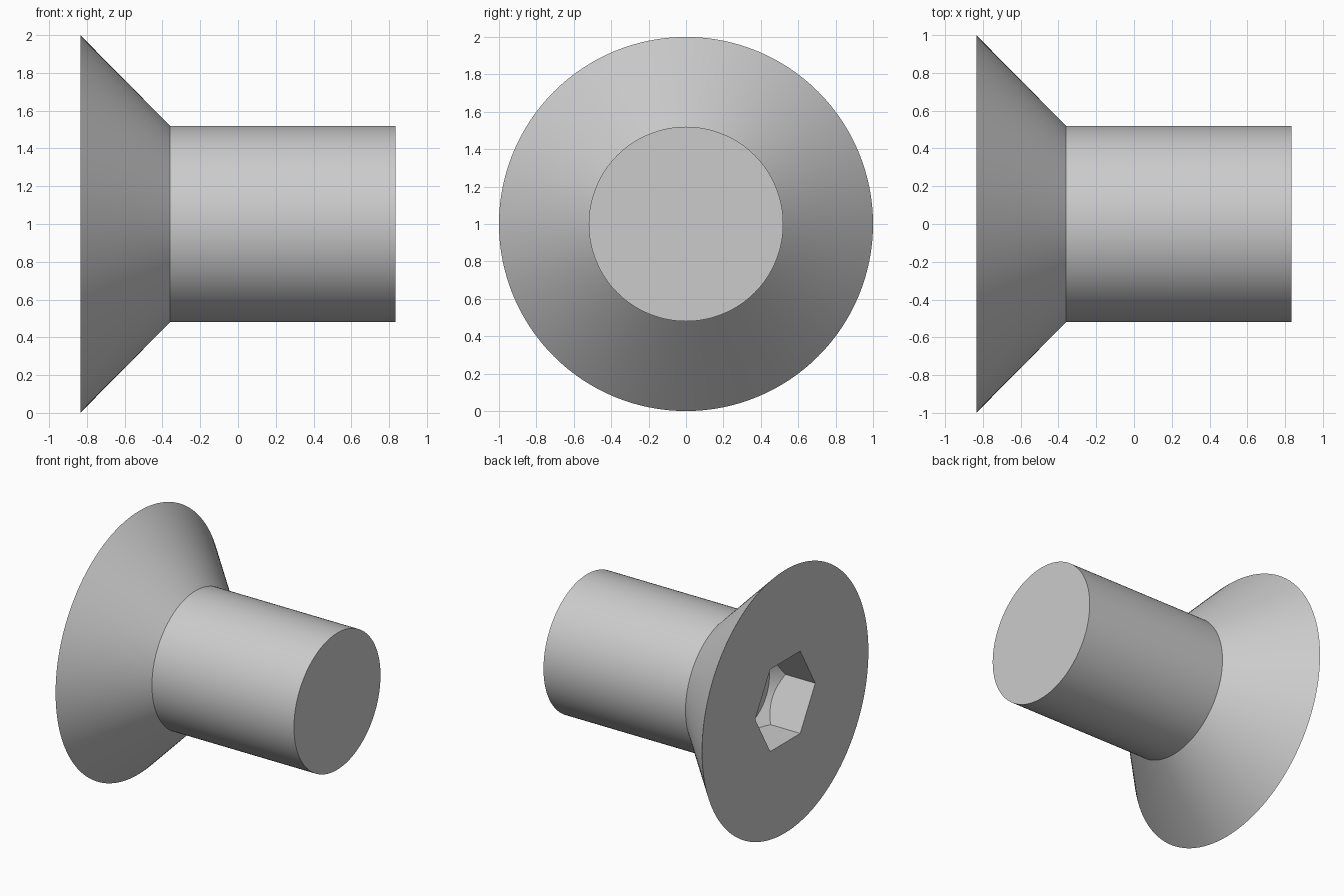
import bpy
import math

default = bpy.data.objects.get("Cube")
if default:
    bpy.data.objects.remove(default, do_unlink=True)

# Main dimensions, axis along x at height 1
AXIS_Z = 1.0
HEAD_X, SHOULDER_X, TIP_X = -0.835, -0.36, 0.835
HEAD_R, SHANK_R = 1.0, 0.52
SOCKET_R, SOCKET_DEPTH, FLOOR_DEPTH = 0.361, 0.25, 0.33
CLEAR = 0.1

steel = bpy.data.materials.new("plain grey steel")
steel.use_nodes = True
grey = (0.6, 0.6, 0.6, 1.0)
steel.diffuse_color = grey
steel.node_tree.nodes["Principled BSDF"].inputs["Base Color"].default_value = grey


def turned_solid(name, profile, sides):
    """Closed solid of rings around the x axis; profile lists (x, radius)."""
    verts, faces = [], []
    for x, r in profile:
        for i in range(sides):
            a = 2 * math.pi * i / sides
            verts.append((x, r * math.cos(a), AXIS_Z + r * math.sin(a)))
    for k in range(len(profile) - 1):
        for i in range(sides):
            j = (i + 1) % sides
            a, b = k * sides, (k + 1) * sides
            faces.append((a + i, b + i, b + j, a + j))
    last = (len(profile) - 1) * sides
    faces.append(tuple(range(sides)))
    faces.append(tuple(last + i for i in reversed(range(sides))))
    mesh = bpy.data.meshes.new(name)
    mesh.from_pydata(verts, [], faces)
    mesh.materials.append(steel)
    obj = bpy.data.objects.new(name, mesh)
    bpy.context.collection.objects.link(obj)
    return obj


def apply_boolean(obj, other, operation):
    mod = obj.modifiers.new(operation.lower(), "BOOLEAN")
    mod.operation, mod.object, mod.solver = operation, other, "EXACT"
    bpy.ops.object.select_all(action="DESELECT")
    bpy.context.view_layer.objects.active = obj
    obj.select_set(True)
    bpy.ops.object.modifier_apply(modifier=mod.name)
    bpy.data.objects.remove(other, do_unlink=True)


# Countersunk head and plain shank
bolt = turned_solid("countersunk_bolt", [
    (HEAD_X, HEAD_R), (SHOULDER_X, SHANK_R), (TIP_X, SHANK_R)], 128)

# Hexagonal socket whose inner end tapers to a flat round floor
socket = turned_solid("socket_cutter", [
    (HEAD_X - CLEAR, SOCKET_R), (HEAD_X + FLOOR_DEPTH + CLEAR, SOCKET_R)], 6)
taper = turned_solid("taper_cutter", [
    (HEAD_X - 2 * CLEAR, SOCKET_R + SOCKET_DEPTH + 2 * CLEAR),
    (HEAD_X + FLOOR_DEPTH, SOCKET_R + SOCKET_DEPTH - FLOOR_DEPTH)], 96)
socket.hide_render = taper.hide_render = True
apply_boolean(socket, taper, "INTERSECT")
apply_boolean(bolt, socket, "DIFFERENCE")

# Smooth round surfaces, crisp edges
bpy.ops.object.select_all(action="DESELECT")
bpy.context.view_layer.objects.active = bolt
bolt.select_set(True)
bpy.ops.object.shade_smooth_by_angle(angle=math.radians(30))
